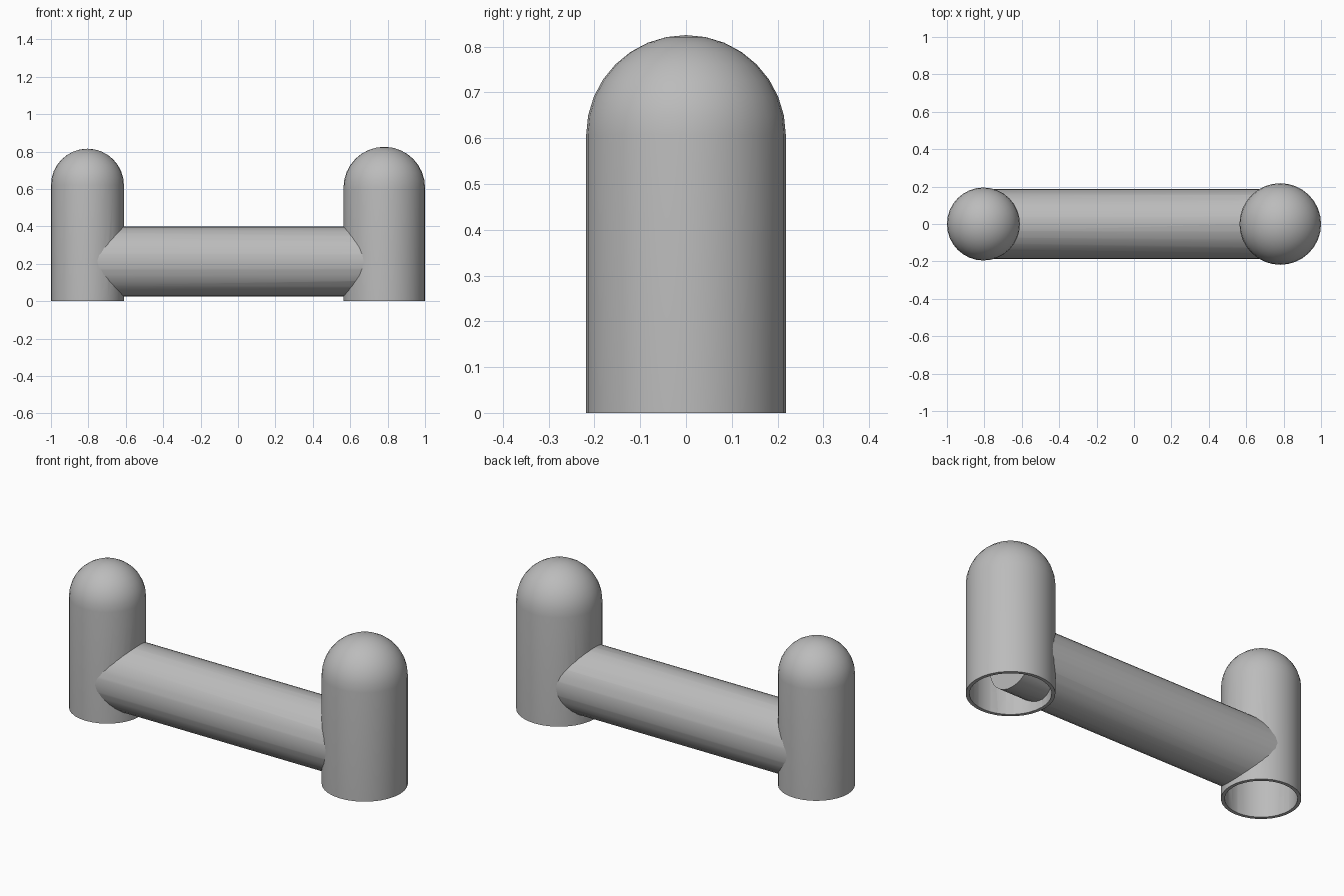
import bpy, bmesh
from math import pi, sin, cos
from mathutils import Matrix, Vector

cube = bpy.data.objects.get("Cube")
if cube:
    bpy.data.objects.remove(cube, do_unlink=True)

SIDES = 32
WALL = 0.018
PIPE_R, PIPE_Z = 0.187, 0.212

grey = bpy.data.materials.new("plain grey")
grey.use_nodes = True
grey.diffuse_color = (0.5, 0.5, 0.5, 1)
grey.node_tree.nodes["Principled BSDF"].inputs["Base Color"].default_value = (0.5, 0.5, 0.5, 1)


def make_object(name, bm):
    bmesh.ops.recalc_face_normals(bm, faces=bm.faces)
    mesh = bpy.data.meshes.new(name)
    bm.to_mesh(mesh)
    bm.free()
    mesh.materials.append(grey)
    obj = bpy.data.objects.new(name, mesh)
    bpy.context.collection.objects.link(obj)
    return obj


def domed_cylinder(name, x, radius, bottom, top):
    """Upright cylinder with a hemispherical top."""
    rings = 8
    base = top - radius
    profile = [(0, bottom), (radius, bottom)]
    profile += [(radius * cos(i * pi / 2 / rings), base + radius * sin(i * pi / 2 / rings))
                for i in range(rings)]
    profile.append((0, top))
    bm = bmesh.new()
    verts = [bm.verts.new((r, 0, z)) for r, z in profile]
    edges = [bm.edges.new(pair) for pair in zip(verts, verts[1:])]
    bmesh.ops.spin(bm, geom=verts + edges, cent=(0, 0, 0), axis=(0, 0, 1),
                   angle=2 * pi, steps=SIDES)
    bmesh.ops.remove_doubles(bm, verts=bm.verts, dist=0.0005)
    bmesh.ops.translate(bm, verts=bm.verts, vec=(x, 0, 0))
    return make_object(name, bm)


def rod(name, x0, x1, radius):
    """Solid cylinder lying along x."""
    bm = bmesh.new()
    place = Matrix.Translation(Vector(((x0 + x1) / 2, 0, PIPE_Z))) @ Matrix.Rotation(pi / 2, 4, 'Y')
    bmesh.ops.create_cone(bm, cap_ends=True, segments=SIDES, radius1=radius,
                          radius2=radius, depth=x1 - x0, matrix=place)
    return make_object(name, bm)


def cut(target, cutters):
    bpy.context.view_layer.objects.active = target
    for cutter in cutters:
        mod = target.modifiers.new("cut", 'BOOLEAN')
        mod.operation = 'DIFFERENCE'
        mod.solver = 'EXACT'
        mod.object = cutter
        bpy.ops.object.modifier_apply(modifier=mod.name)


# Posts: name, x, radius, height
posts = [("right_post", -0.805, 0.195, 0.815), ("left_post", 0.782, 0.218, 0.825)]
x0, x1 = posts[0][1], posts[1][1]

# Connecting pipe and its bore
pipe = rod("connecting_pipe", x0, x1, PIPE_R)
bore = rod("bore_cutter", x0 + 0.01, x1 - 0.01, PIPE_R - WALL)
shells = [domed_cylinder(name, x, r, 0, h) for name, x, r, h in posts]
cut(pipe, [bore] + shells)

# Hollow posts, open below and into the pipe
helpers = [bore]
for shell, (name, x, r, h) in zip(shells, posts):
    hollow = domed_cylinder("hollow_cutter", x, r - WALL, -0.2, h - WALL)
    cut(shell, [hollow, bore])
    helpers.append(hollow)

for helper in helpers:
    bpy.data.objects.remove(helper, do_unlink=True)

# Smooth shading with sharp rims
bpy.ops.object.select_all(action='DESELECT')
for obj in [pipe] + shells:
    obj.select_set(True)
bpy.context.view_layer.objects.active = pipe
bpy.ops.object.shade_smooth_by_angle(angle=pi / 6)
